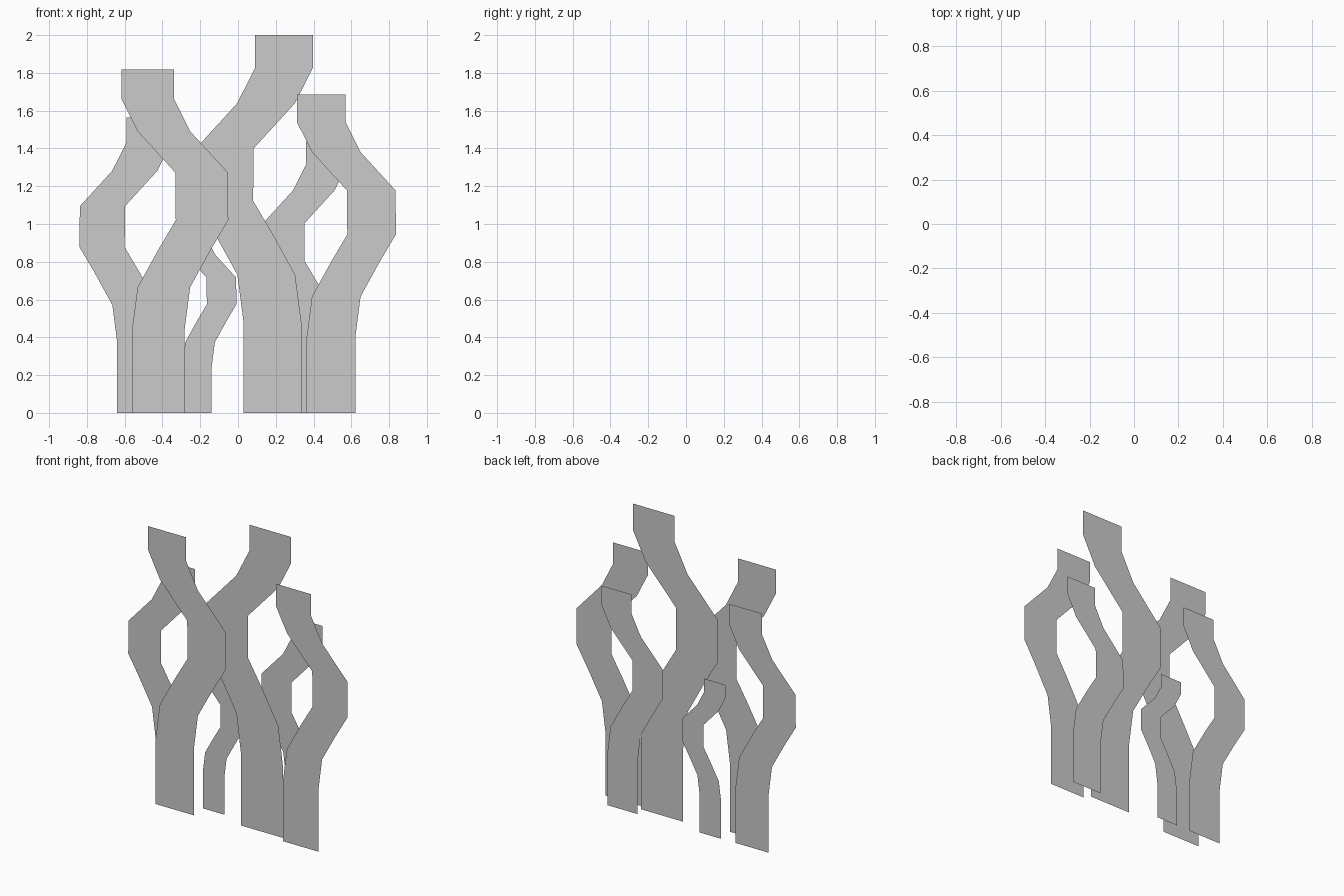
import bpy

if "Cube" in bpy.data.objects:
    bpy.data.objects.remove(bpy.data.objects["Cube"])

# One wavy ribbon profile: (sideways shift, height) at scale 1
PATH = [(0, 0), (0, 0.435), (0.03, 0.665), (0.143, 0.87), (0.232, 1.02),
        (0.23, 1.272), (0.031, 1.49), (-0.056, 1.662), (-0.056, 1.819)]
HALF_WIDTH = 0.139


def ribbon(name, x, y, scale, side):
    """Flat upright strip; side = 1 bulges right, -1 bulges left."""
    verts, faces = [], []
    for shift, z in PATH:
        cx = x + side * shift * scale
        w = HALF_WIDTH * scale
        verts += [(cx - w, y, z * scale), (cx + w, y, z * scale)]
    for i in range(len(PATH) - 1):
        a = 2 * i
        faces.append((a, a + 1, a + 3, a + 2))
    mesh = bpy.data.meshes.new(name)
    mesh.from_pydata(verts, [], faces)
    bpy.context.collection.objects.link(bpy.data.objects.new(name, mesh))


# Front row of blades
ribbon("front_left_blade", -0.4225, -0.056, 1.0, 1)
ribbon("tall_middle_blade", 0.1825, -0.012, 1.1, -1)
ribbon("front_right_blade", 0.4925, -0.05, 0.926, 1)
# Back row of blades
ribbon("back_left_blade", -0.52, 0.054, 0.86, -1)
ribbon("back_right_blade", 0.425, 0.056, 0.79, -1)
ribbon("small_back_blade", -0.2175, 0.056, 0.563, 1)
